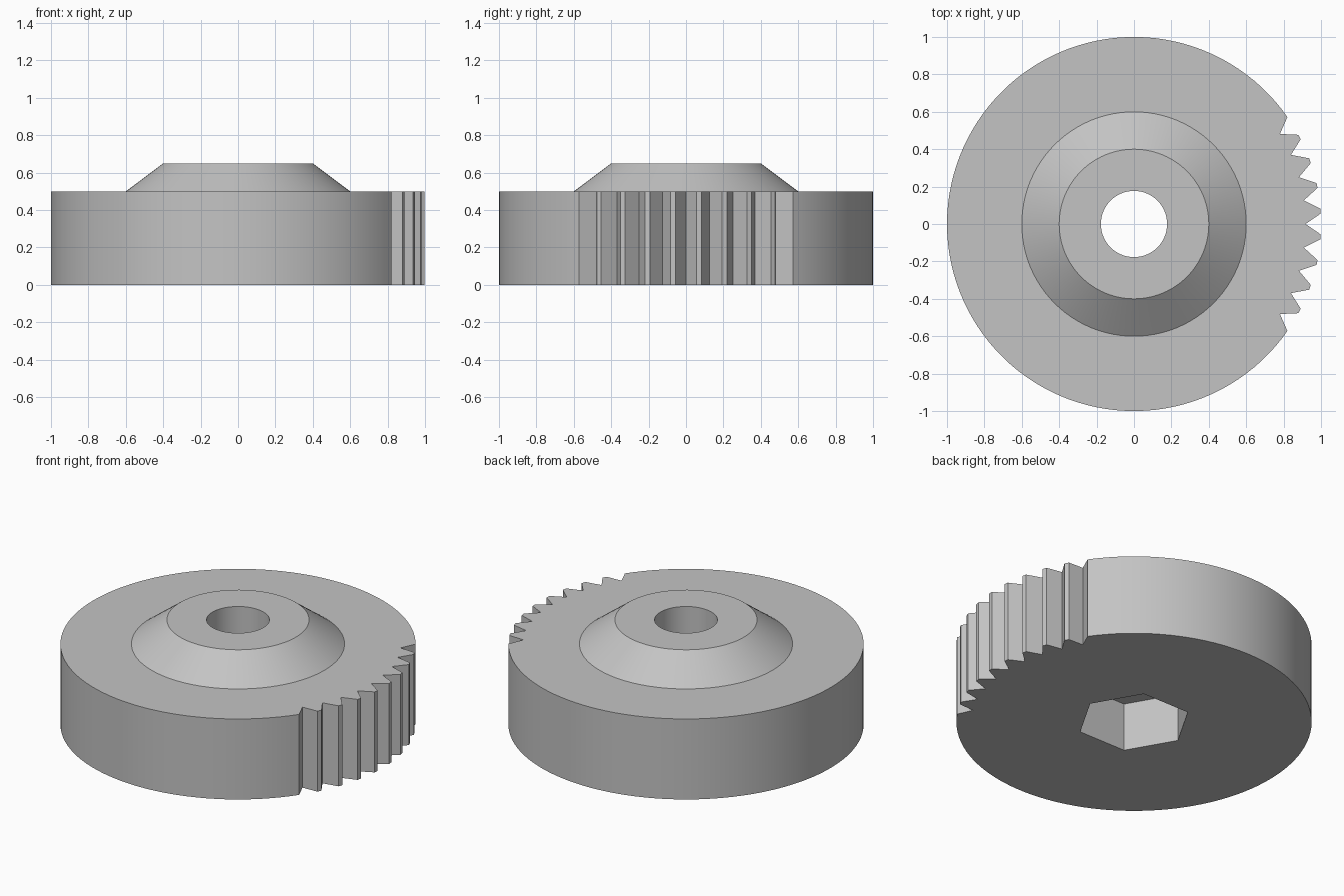
import bpy
import bmesh
from math import cos, sin, radians

cube = bpy.data.objects.get("Cube")
if cube:
    bpy.data.objects.remove(cube, do_unlink=True)

grey = bpy.data.materials.new("plain grey")
grey.use_nodes = True
grey.diffuse_color = (0.55, 0.55, 0.55, 1)
grey.node_tree.nodes["Principled BSDF"].inputs["Base Color"].default_value = (0.55, 0.55, 0.55, 1)

PITCH = 7.92        # degrees between notches
HALF = 3.2          # half width of a notch in degrees
ROOT = 0.917        # radius at the bottom of a notch


def polar(r, degrees):
    return r * cos(radians(degrees)), r * sin(radians(degrees))


def circle(r, sides):
    return [polar(r, 360 * i / sides) for i in range(sides)]


def rim_outline():
    """Disc outline with nine V notches centred on +x."""
    pts = []
    for i in range(-4, 5):
        mid = i * PITCH
        pts += [polar(1, mid - HALF), polar(ROOT, mid), polar(1, mid + HALF)]
    start = 4 * PITCH + HALF
    steps = 96
    pts += [polar(1, start + (360 - 2 * start) * i / steps) for i in range(1, steps)]
    return pts


bm = bmesh.new()


def ring(points, z):
    verts = [bm.verts.new((x, y, z)) for x, y in points]
    for a, b in zip(verts, verts[1:] + verts[:1]):
        bm.edges.new((a, b))
    return verts


def wall(low, high):
    n = len(low)
    for i in range(n):
        j = (i + 1) % n
        bm.faces.new((low[i], low[j], high[j], high[i]))


def flat(outer, inner):
    edges = []
    for loop in (outer, inner):
        for a, b in zip(loop, loop[1:] + loop[:1]):
            edges.append(bm.edges.get((a, b)))
    bmesh.ops.triangle_fill(bm, use_beauty=True, use_dissolve=False, edges=edges)


# Notched rim
rim_low, rim_high = ring(rim_outline(), 0), ring(rim_outline(), 0.5)
# Conical boss
boss_low, boss_high = ring(circle(0.6, 96), 0.5), ring(circle(0.4, 96), 0.65)
# Round bore above a hexagonal pocket
bore_low, bore_high = ring(circle(0.177, 64), 0.3), ring(circle(0.177, 64), 0.65)
hex_low, hex_high = ring(circle(0.322, 6), 0), ring(circle(0.322, 6), 0.3)

# Flat rings: underside, shoulder, boss top, pocket ceiling
flat(rim_low, hex_low)
flat(rim_high, boss_low)
flat(boss_high, bore_high)
flat(hex_high, bore_low)
# Side walls
wall(rim_low, rim_high)
wall(boss_low, boss_high)
wall(bore_low, bore_high)
wall(hex_low, hex_high)

bmesh.ops.recalc_face_normals(bm, faces=bm.faces[:])
mesh = bpy.data.meshes.new("notched_wheel")
bm.to_mesh(mesh)
bm.free()
mesh.materials.append(grey)
wheel = bpy.data.objects.new("notched_wheel", mesh)
bpy.context.collection.objects.link(wheel)

bpy.ops.object.select_all(action='DESELECT')
wheel.select_set(True)
bpy.context.view_layer.objects.active = wheel
bpy.ops.object.shade_smooth_by_angle(angle=radians(25))
